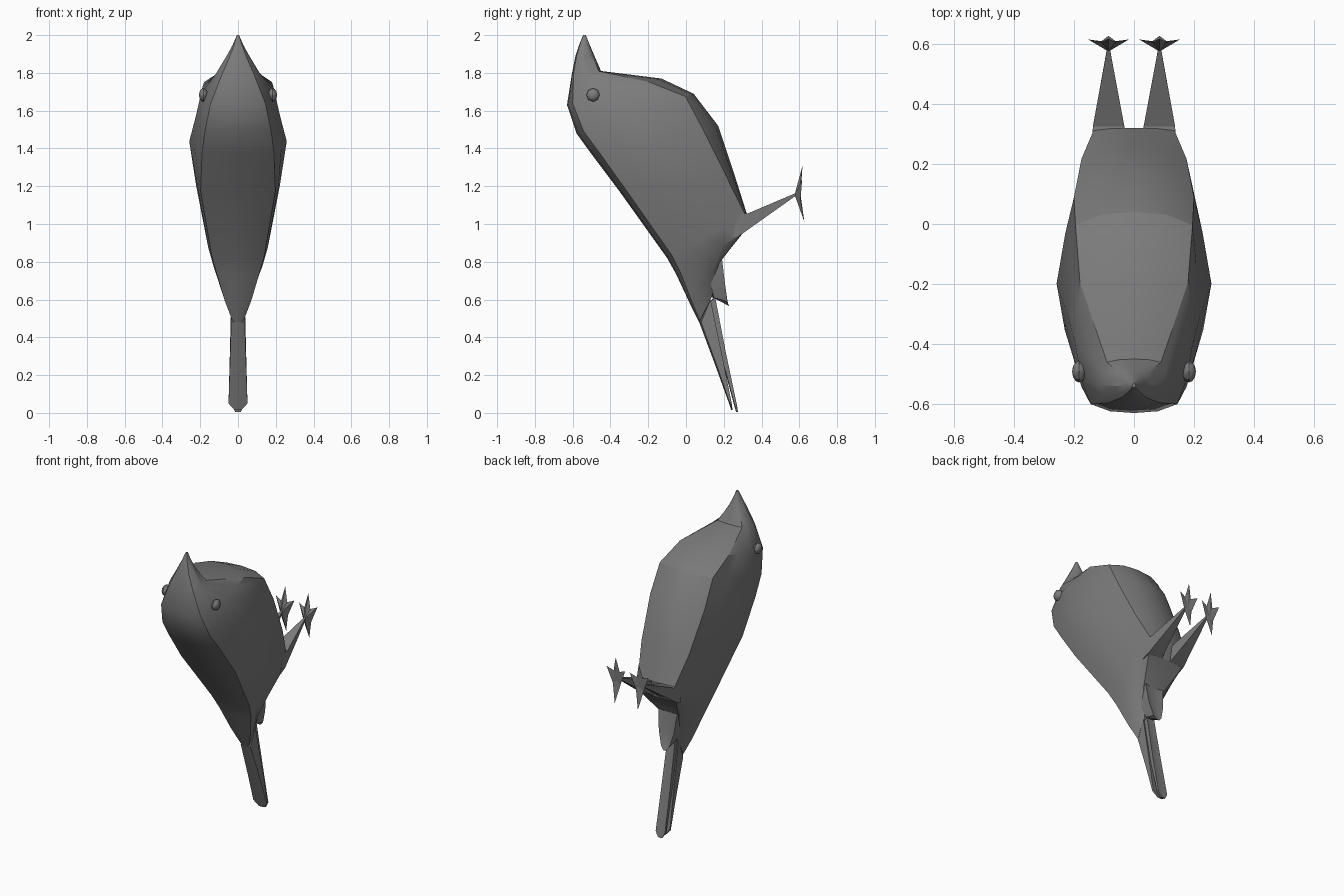
import bpy, bmesh, math
from mathutils import Vector

cube = bpy.data.objects.get("Cube")
if cube:
    bpy.data.objects.remove(cube, do_unlink=True)

GREY = (0.2, 0.2, 0.2, 1)
mat = bpy.data.materials.new("plain grey")
mat.use_nodes = True
mat.diffuse_color = GREY
mat.node_tree.nodes["Principled BSDF"].inputs["Base Color"].default_value = GREY


def finish(name, bm, angle=30):
    bmesh.ops.recalc_face_normals(bm, faces=bm.faces[:])
    mesh = bpy.data.meshes.new(name)
    bm.to_mesh(mesh)
    bm.free()
    mesh.materials.append(mat)
    ob = bpy.data.objects.new(name, mesh)
    bpy.context.collection.objects.link(ob)
    bpy.ops.object.select_all(action="DESELECT")
    bpy.context.view_layer.objects.active = ob
    ob.select_set(True)
    bpy.ops.object.shade_smooth_by_angle(angle=math.radians(angle))
    return ob


def loft(name, rings, angle=30):
    """Skin a list of equal-length closed rings and cap both ends."""
    bm = bmesh.new()
    loops = [[bm.verts.new(p) for p in ring] for ring in rings]
    for a, b in zip(loops, loops[1:]):
        for i in range(len(a)):
            j = (i + 1) % len(a)
            bm.faces.new((a[i], a[j], b[j], b[i]))
    bm.faces.new(loops[0])
    bm.faces.new(loops[-1][::-1])
    return finish(name, bm, angle)


# Body stations: back (y, z), belly (y, z), half width,
# back crease half width, belly crease half width and its position across
stations = [
    ((-.545, 2.0), (-.53, 2.0), .006, .005, .004, .8),
    ((-.565, 1.95), (-.51, 1.95), .027, .02, .02, .8),
    ((-.585, 1.89), (-.485, 1.89), .06, .042, .042, .85),
    ((-.605, 1.79), (-.45, 1.81), .115, .085, .09, .93),
    ((-.63, 1.63), (-.13, 1.77), .195, .145, .18, .87),
    ((-.58, 1.48), (.04, 1.69), .222, .175, .195, .93),
    ((-.50, 1.37), (.17, 1.52), .258, .19, .2, .88),
    ((-.35, 1.17), (.26, 1.25), .222, .198, .175, .93),
    ((-.1, .82), (.32, 1.06), .168, .14, .135, .98),
    ((-.05, .73), (.3, .95), .14, .115, .13, .98),
    ((.02, .58), (.18, .8), .075, .07, .07, .96),
    ((.07, .48), (.14, .62), .035, .03, .03, .95),
]


def body_ring(back, belly, w, cx, bx, bt):
    side = [(.012, cx * .55), (.06, cx), (.22, cx * .4 + w * .6), (.45, w),
            (.7, (w + bx) / 2), (bt, bx), (bt * .2 + .8, bx * .55)]
    half = [(0, 0)] + side + [(1, 0)]
    outline = half + [(t, -x) for t, x in reversed(side)]
    b, f = Vector((0, *back)), Vector((0, *belly))
    return [b.lerp(f, t) + Vector((x, 0, 0)) for t, x in outline]


loft("body", [body_ring(*s) for s in stations], 28)


# Tail: a folded outer feather with a thinner feather lying behind it
def slab(y0, y1, z0, z1, w, bow=0.0):
    return [(-w, y0 + bow, z0), (0, y0, z0), (w, y0 + bow, z0),
            (w, y1, z1), (0, y1 - bow, z1), (-w, y1, z1)]


loft("tail_outer_feather", [
    slab(.07, .13, .48, .6, .036, .01),
    slab(.152, .188, .26, .32, .043, .008),
    slab(.228, .24, .05, .06, .05, .004),
    slab(.24, .247, .015, .015, .018, .002)])
loft("tail_inner_feather", [
    slab(.11, .155, .58, .61, .028, .006),
    slab(.185, .211, .3, .32, .032, .004),
    slab(.255, .27, .04, .04, .034, .002),
    slab(.265, .275, .005, .005, .014)])

# Pointed feathers under the tail root
loft("undertail_feathers", [
    slab(.09, .19, .8, .82, .07, .01),
    slab(.12, .207, .68, .68, .055, .012),
    slab(.14, .22, .61, .59, .03, .008),
    slab(.215, .227, .575, .565, .008)])

for side, label in ((1, "left"), (-1, "right")):
    # Tapered leg
    def square(x0, x1, upper, lower):
        return [(side * x0, *upper), (side * x1, *upper),
                (side * x1, *lower), (side * x0, *lower)]

    loft(label + "_leg", [
        square(.03, .14, (.27, 1.06), (.25, .93)),
        square(.032, .137, (.325, 1.055), (.3, .95)),
        square(.08, .09, (.582, 1.164), (.585, 1.152))], 20)

    # Foot: shallow pyramid with three front toes and one rear toe
    rim = [(0, .617, 1.31), (.022, .606, 1.215), (.068, .615, 1.235),
           (.028, .606, 1.13), (0, .627, 1.01)]
    rim += [(-x, y, z) for x, y, z in reversed(rim[1:-1])]
    bm = bmesh.new()
    edge = [bm.verts.new((side * .085 + x, y, z)) for x, y, z in rim]
    for hub in ((side * .085, .575, 1.155), (side * .085, .606, 1.155)):
        tip = bm.verts.new(hub)
        for i, v in enumerate(edge):
            bm.faces.new((v, edge[(i + 1) % len(edge)], tip))
    finish(label + "_foot", bm, 15)

    # Eye
    bm = bmesh.new()
    bmesh.ops.create_uvsphere(bm, u_segments=8, v_segments=6, radius=.036)
    for v in bm.verts:
        v.co = Vector((side * .183 + v.co.z * .65, v.co.x - .492, v.co.y + 1.683))
    finish(label + "_eye", bm, 35)
